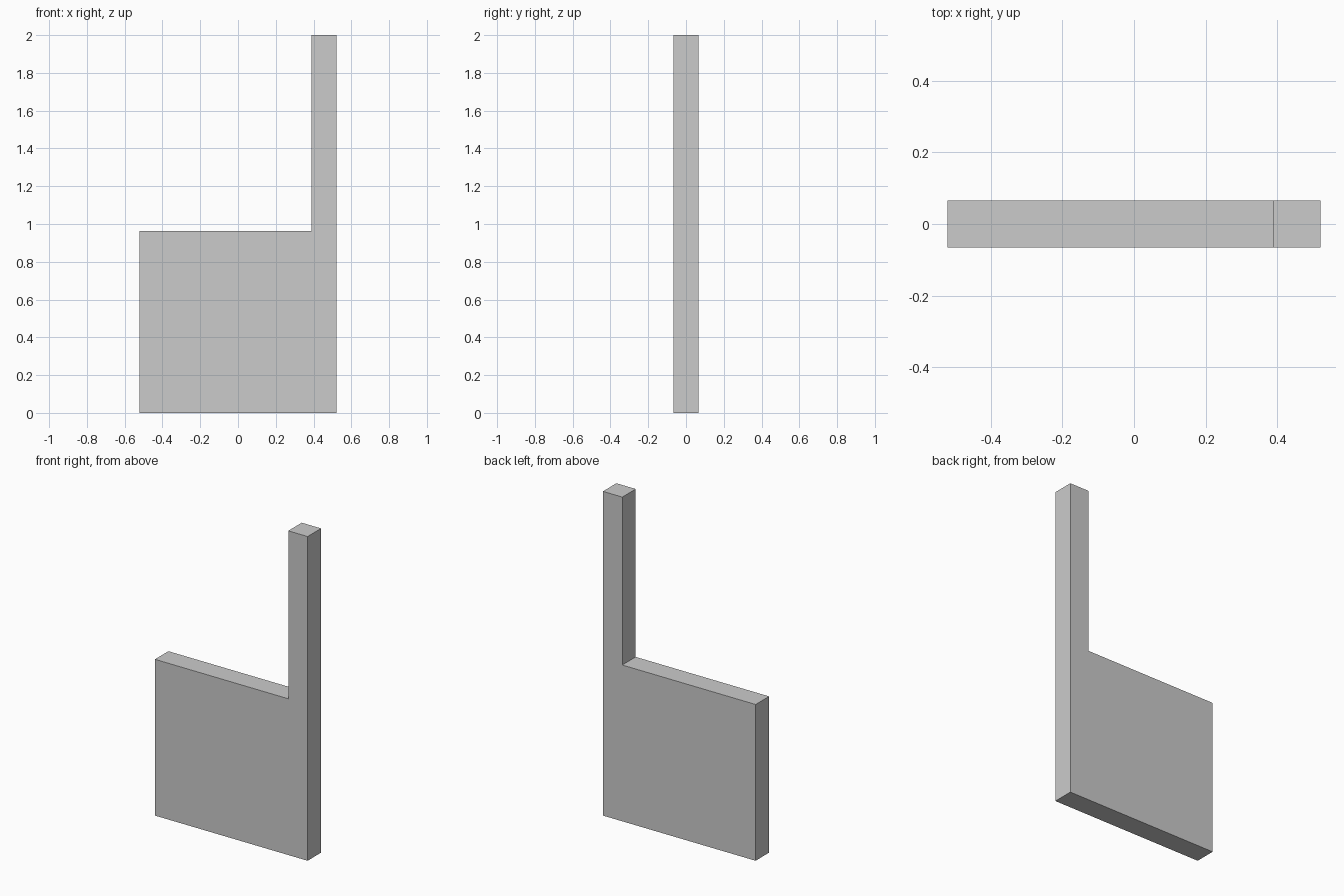
import bpy, bmesh

if "Cube" in bpy.data.objects:
    bpy.data.objects.remove(bpy.data.objects["Cube"])

HALF_W, HALF_D = 0.521, 0.0655   # half width and half thickness
POST_X, PANEL_Z, TOP_Z = 0.389, 0.964, 2.0

# L-shaped front outline: square panel with a tall post on the right
outline = [(-HALF_W, 0), (HALF_W, 0), (HALF_W, TOP_Z),
           (POST_X, TOP_Z), (POST_X, PANEL_Z), (-HALF_W, PANEL_Z)]

# Extrude the outline through its thickness
bm = bmesh.new()
face = bm.faces.new([bm.verts.new((x, -HALF_D, z)) for x, z in outline])
result = bmesh.ops.extrude_face_region(bm, geom=[face], use_keep_orig=True)
verts = [v for v in result["geom"] if isinstance(v, bmesh.types.BMVert)]
bmesh.ops.translate(bm, verts=verts, vec=(0, 2 * HALF_D, 0))
bmesh.ops.recalc_face_normals(bm, faces=bm.faces)

mesh = bpy.data.meshes.new("panel_with_post")
bm.to_mesh(mesh)
bm.free()
bpy.context.collection.objects.link(bpy.data.objects.new("panel_with_post", mesh))
